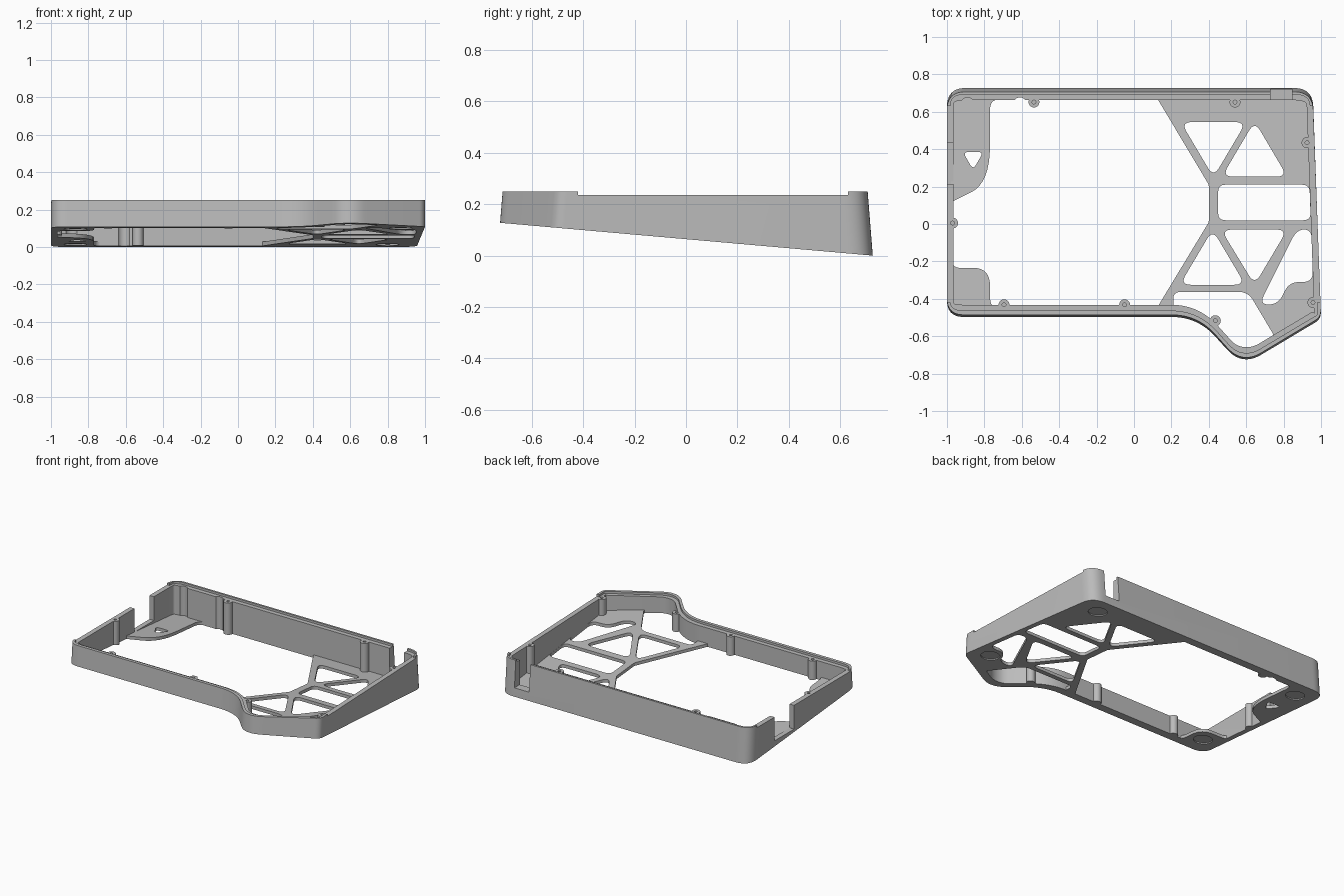
import bpy, bmesh, math
from mathutils import Vector

cube = bpy.data.objects.get("Cube")
if cube:
    bpy.data.objects.remove(cube)

RIM, LEDGE, FLOOR, DRAFT = 0.25, 0.235, 0.022, 0.08

grey = bpy.data.materials.new("case_grey")
grey.use_nodes = True
grey.diffuse_color = (0.5, 0.5, 0.5, 1)
grey.node_tree.nodes["Principled BSDF"].inputs["Base Color"].default_value = (0.5, 0.5, 0.5, 1)


def base_z(y):
    """Height of the sloping underside."""
    return 0.064 - 0.088 * y


def rounded(corners, radius=0.05, steps=8):
    """Closed polygon with softened corners; a third value sets a corner's own cut."""
    out, n = [], len(corners)
    for i, c in enumerate(corners):
        p, a, b = (Vector(q[:2]) for q in (c, corners[i - 1], corners[(i + 1) % n]))
        r = c[2] if len(c) > 2 else radius
        s = p + (a - p).normalized() * min(r, (a - p).length * 0.48)
        e = p + (b - p).normalized() * min(r, (b - p).length * 0.48)
        for k in range(steps + 1):
            t = k / steps
            out.append(s * (1 - t) ** 2 + p * 2 * t * (1 - t) + e * t * t)
    return out


def inset(loop, dx, dy):
    out = []
    for i, p in enumerate(loop):
        t = (loop[(i + 1) % len(loop)] - loop[i - 1]).normalized()
        out.append(Vector((p.x - t.y * dx, p.y + t.x * dy)))
    return out


def finish(bm, name):
    bmesh.ops.recalc_face_normals(bm, faces=bm.faces)
    me = bpy.data.meshes.new(name)
    bm.to_mesh(me)
    bm.free()
    me.materials.append(grey)
    ob = bpy.data.objects.new(name, me)
    bpy.context.collection.objects.link(ob)
    return ob


def box(x0, x1, y0, y1, z0, z1):
    bm = bmesh.new()
    bmesh.ops.create_cube(bm, size=1)
    for v in bm.verts:
        v.co = (x1 if v.co.x > 0 else x0, y1 if v.co.y > 0 else y0, z1 if v.co.z > 0 else z0)
    return finish(bm, "cutter")


def rod(x, y, r, low, high):
    """Upright cylinder; low and high are height functions of y."""
    bm = bmesh.new()
    bmesh.ops.create_cone(bm, cap_ends=True, segments=32, radius1=r, radius2=r, depth=1)
    for v in bm.verts:
        yy = v.co.y + y
        v.co = (v.co.x + x, yy, high(yy) if v.co.z > 0 else low(yy))
    return finish(bm, "rod")


def combine(ob, tool, op="DIFFERENCE"):
    mod = ob.modifiers.new("bool", "BOOLEAN")
    mod.operation, mod.object, mod.solver = op, tool, "EXACT"
    dg = bpy.context.evaluated_depsgraph_get()
    dg.update()
    me = bpy.data.meshes.new_from_object(ob.evaluated_get(dg))
    ob.modifiers.clear()
    ob.data = me
    bpy.data.objects.remove(tool)


def plate(name, outline, holes=()):
    """Thin floor panel following the sloping underside."""
    cu = bpy.data.curves.new(name, "CURVE")
    cu.dimensions, cu.fill_mode, cu.extrude = "2D", "BOTH", FLOOR / 2
    for pts in (outline, *holes):
        sp = cu.splines.new("POLY")
        sp.points.add(len(pts) - 1)
        for q, p in zip(sp.points, pts):
            q.co = (p.x, p.y, 0, 1)
        sp.use_cyclic_u = True
    tmp = bpy.data.objects.new("tmp", cu)
    bpy.context.collection.objects.link(tmp)
    dg = bpy.context.evaluated_depsgraph_get()
    dg.update()
    bm = bmesh.new()
    bm.from_mesh(bpy.data.meshes.new_from_object(tmp.evaluated_get(dg)))
    bpy.data.objects.remove(tmp)
    bmesh.ops.remove_doubles(bm, verts=bm.verts, dist=1e-5)
    for v in bm.verts:
        v.co.z += FLOOR / 2 + base_z(v.co.y)
    return finish(bm, name)


# Wall ring: outer skin with draft, thin lip, inner ledge
outer = rounded([(-1, -0.497, 0.09), (0.34, -0.497, 0.14), (0.578, -0.76, 0.12),
                 (1, -0.508, 0.035), (0.955, 0.727, 0.1), (-1, 0.727, 0.1)], steps=12)
lip, inner = inset(outer, 0.018, 0.034), inset(outer, 0.035, 0.065)


def drafted(p):
    return (p.x, p.y - math.copysign(DRAFT * (RIM - base_z(p.y)), p.y), RIM)


bm = bmesh.new()
rings = [[(p.x, p.y, base_z(p.y)) for p in outer], [drafted(p) for p in outer],
         [(p.x, p.y, RIM) for p in lip], [(p.x, p.y, LEDGE) for p in lip],
         [(p.x, p.y, LEDGE) for p in inner], [(p.x, p.y, base_z(p.y)) for p in inner]]
rings = [[bm.verts.new(c) for c in ring] for ring in rings]
count = len(outer)
for a, b in zip(rings, rings[1:] + rings[:1]):
    for i in range(count):
        j = (i + 1) % count
        bm.faces.new((a[i], a[j], b[j], b[i]))
wall = finish(bm, "case_wall")

# Pockets in the back wall
combine(wall, rod(-0.61, 0.642, 0.035, lambda y: -0.1, lambda y: 0.4))
combine(wall, rod(-0.89, 0.642, 0.035, lambda y: base_z(y) + FLOOR, lambda y: LEDGE + 0.003))

# Screw posts with holes
posts = [(-0.535, 0.652), (0.54, 0.652), (0.925, 0.435), (-0.97, 0.005),
         (-0.695, -0.432), (-0.05, -0.432), (0.435, -0.517), (0.957, -0.42)]
for x, y in posts:
    combine(wall, rod(x, y, 0.029, base_z, lambda y: LEDGE), "UNION")
for x, y in posts:
    combine(wall, rod(x, y, 0.01, lambda y: LEDGE - 0.06, lambda y: 0.3))

# Lowered side rims, cable notch and side opening
for x0, x1 in ((-1.2, -0.8), (0.8, 1.2)):
    combine(wall, box(x0, x1, -0.42, 0.63, LEDGE, 0.4))
combine(wall, box(0.73, 0.845, 0.6, 0.8, 0.06, 0.4))
combine(wall, box(-1.1, -0.9, 0.214, 0.433, 0.066, 0.4))

# Right floor with truss openings
holes = [
    rounded([(0.25, 0.545), (0.6, 0.545), (0.425, 0.25)], 0.06),
    rounded([(0.47, 0.253), (0.82, 0.253), (0.645, 0.55)], 0.06),
    rounded([(0.45, 0.02), (0.945, 0.02), (0.938, 0.21), (0.45, 0.21)], 0.04),
    rounded([(0.245, -0.325), (0.595, -0.325), (0.42, -0.03)], 0.06),
    rounded([(0.465, -0.03), (0.82, -0.03), (0.645, -0.325)], 0.06),
    rounded([(0.87, -0.03), (0.95, -0.03), (0.957, -0.31), (0.83, -0.31),
             (0.77, -0.43), (0.67, -0.43)], 0.055),
]
right_floor = plate("right_floor", rounded([
    (0.125, 0.67), (0.4, 0.21), (0.4, 0.01), (0.125, -0.445), (0.21, -0.445), (0.21, -0.363, 0.04),
    (0.61, -0.363, 0.05), (0.745, -0.59), (0.735, -0.64), (0.97, -0.5), (0.975, -0.45),
    (0.94, 0.6), (0.92, 0.67)], 0.012), holes)

# Left floor tabs
back_tab = plate("back_left_tab", rounded([
    (-0.975, 0.665), (-0.71, 0.67, 0.01), (-0.77, 0.655), (-0.77, 0.22, 0.2), (-0.98, 0.115, 0.01)], 0.05),
    [rounded([(-0.915, 0.385), (-0.805, 0.385), (-0.86, 0.29)], 0.03)])
front_tab = plate("front_left_tab", rounded([
    (-0.98, -0.2, 0.01), (-0.955, -0.235, 0.03), (-0.77, -0.235, 0.11), (-0.77, -0.433, 0.05),
    (-0.73, -0.445, 0.01), (-0.965, -0.45)], 0.02))

# Shallow round foot recesses underneath
for ob, x, y in ((right_floor, 0.8, 0.59), (right_floor, 0.87, -0.405),
                 (back_tab, -0.87, 0.58), (front_tab, -0.87, -0.345)):
    combine(ob, rod(x, y, 0.062, lambda y: base_z(y) - 0.05, lambda y: base_z(y) + 0.008))

# Smooth curved walls, keep edges crisp
bpy.ops.object.select_all(action="DESELECT")
for ob in (wall, right_floor, back_tab, front_tab):
    ob.select_set(True)
bpy.context.view_layer.objects.active = wall
bpy.ops.object.shade_smooth_by_angle(angle=math.radians(30))
